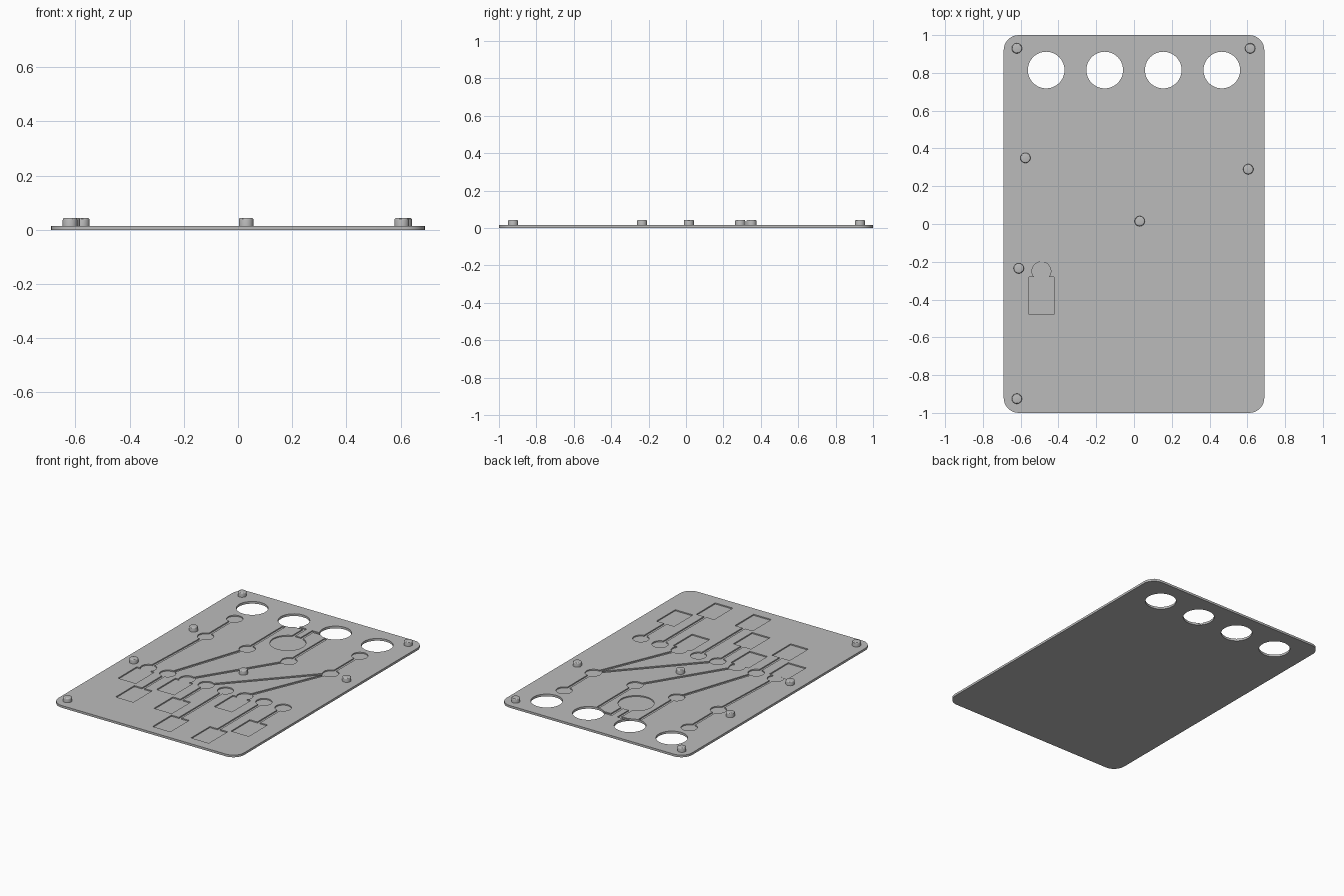
import bpy, bmesh, math
from mathutils import Vector

if "Cube" in bpy.data.objects:
    bpy.data.objects.remove(bpy.data.objects["Cube"])

grey = bpy.data.materials.new("plain_grey")
grey.use_nodes = True
colour = (0.5, 0.5, 0.5, 1)
grey.diffuse_color = colour
grey.node_tree.nodes["Principled BSDF"].inputs["Base Color"].default_value = colour

TOP = 0.015      # plate thickness
FLOOR = 0.007    # channel floor height


def prism(bm, points, z0, z1):
    """Extrude a counter-clockwise outline between two heights."""
    face = bm.faces.new([bm.verts.new((x, y, z0)) for x, y in points])
    moved = bmesh.ops.extrude_face_region(bm, geom=[face])["geom"]
    verts = [v for v in moved if isinstance(v, bmesh.types.BMVert)]
    bmesh.ops.translate(bm, verts=verts, vec=(0, 0, z1 - z0))


def circle(x, y, r, n=32, start=0, turn=math.tau):
    return [(x + r * math.cos(start + turn * i / n),
             y + r * math.sin(start + turn * i / n)) for i in range(n)]


def make(name, bm):
    bmesh.ops.recalc_face_normals(bm, faces=bm.faces)
    mesh = bpy.data.meshes.new(name)
    bm.to_mesh(mesh)
    bm.free()
    obj = bpy.data.objects.new(name, mesh)
    bpy.context.collection.objects.link(obj)
    mesh.materials.append(grey)
    return obj


def select(obj):
    bpy.ops.object.select_all(action="DESELECT")
    obj.select_set(True)
    bpy.context.view_layer.objects.active = obj


# Rounded base plate
bm = bmesh.new()
r, quarter = 0.08, math.pi / 2
outline = []
for i, (sx, sy) in enumerate([(1, 1), (-1, 1), (-1, -1), (1, -1)]):
    cx, cy = sx * (0.69 - r), sy * (1 - r)
    outline += [(cx + r * math.cos(quarter * (i + k / 8)),
                 cy + r * math.sin(quarter * (i + k / 8))) for k in range(9)]
prism(bm, outline, 0, TOP)
plate = make("base_plate", bm)

# Cutters: each has a hair different depth so that floors never coincide
cut = bmesh.new()
count = 0


def pocket(points):
    global count
    count += 1
    prism(cut, points, FLOOR + count * 0.00002, TOP + 0.01 + count * 0.0001)


def channel(a, b, width=0.02):
    a, b = Vector(a), Vector(b)
    along = (b - a).normalized() * 0.01
    side = Vector((-along.y, along.x)).normalized() * width / 2
    pocket([a - along - side, b + along - side, b + along + side, a - along + side])


# Four through holes
columns = [-0.465, -0.155, 0.155, 0.465]
for x in columns:
    prism(cut, circle(x, 0.815, 0.097, 64), -0.02, TOP + 0.05)

# Row of eight round pockets, each wired to a rectangular pocket
row = [-0.49 + 0.143 * i for i in range(8)]
ends = [-0.48, -0.71, -0.48, -0.71, -0.93, -0.48, -0.93, -0.71]
for x, y in zip(row, ends):
    pocket(circle(x, -0.25, 0.05))
    w, top = 0.066, y + 0.2
    pocket([(x - w, y), (x + w, y), (x + w, top), (x - w, top)])
    if top < -0.3:
        channel((x, -0.29), (x, top))

# Column pockets and their channels
for x in columns:
    pocket(circle(x, 0.32, 0.05))
    channel((x, 0.36), (x, 0.6 if abs(x) > 0.3 else 0.7))
    if abs(x) > 0.3:
        pocket(circle(x, 0.63, 0.05))
for column, slot in [(0, 0), (1, 1), (2, 2), (3, 3), (3, 5)]:
    a, b = Vector((columns[column], 0.32)), Vector((row[slot], -0.25))
    step = (b - a).normalized() * 0.04
    channel(a + step, b - step)

# Large round pocket with two leads
pocket(circle(0, 0.53, 0.11, 48))
for s in (-1, 1):
    channel((s * 0.03, 0.62), (s * 0.03, 0.75))
    channel((s * 0.03, 0.75), (s * 0.1, 0.75))

cutter = make("channel_cutter", cut)
cutter.hide_render = True
mod = plate.modifiers.new("channels", "BOOLEAN")
mod.operation, mod.solver, mod.object = "DIFFERENCE", "EXACT", cutter
mod.use_self = True
select(plate)
bpy.ops.object.modifier_apply(modifier=mod.name)
bpy.data.objects.remove(cutter)
bpy.ops.object.shade_smooth_by_angle(angle=math.radians(30))

# Support pegs with rounded top rims
pegs = [(-0.62, 0.93), (0.615, 0.93), (-0.575, 0.35), (0.605, 0.29),
        (0.03, 0.015), (-0.61, -0.235), (-0.62, -0.925)]
for i, (x, y) in enumerate(pegs):
    bm = bmesh.new()
    prism(bm, circle(x, y, 0.027), TOP - 0.004, 0.044)
    rim = [e for e in bm.edges if all(v.co.z > 0.04 for v in e.verts)]
    bmesh.ops.bevel(bm, geom=rim, offset=0.007, segments=3, profile=0.5, affect="EDGES")
    select(make(f"support_peg_{i + 1}", bm))
    bpy.ops.object.shade_smooth_by_angle(angle=math.radians(30))
